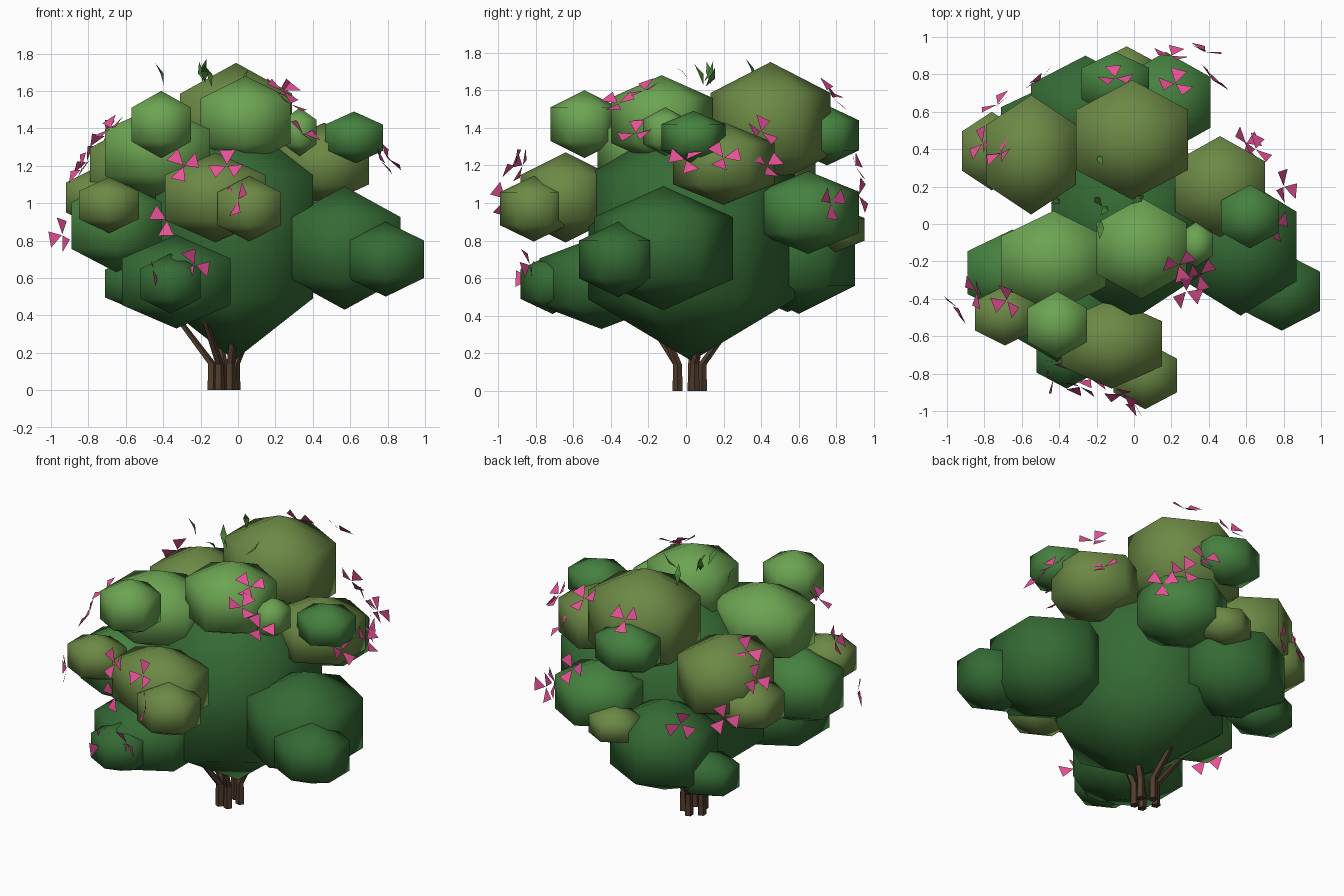
import bpy, bmesh, math, random
from mathutils import Vector, Matrix

random.seed(4)


def material(name, rgb):
    m = bpy.data.materials.new(name)
    m.diffuse_color = (*rgb, 1)
    return m


DARK = material("dark_green", (0.035, 0.145, 0.035))
MID = material("mid_green", (0.06, 0.22, 0.05))
LIGHT = material("light_green", (0.15, 0.37, 0.085))
OLIVE = material("olive_green", (0.15, 0.25, 0.06))
BARK = material("bark", (0.08, 0.045, 0.025))
PINK = material("pink", (0.80, 0.085, 0.31))
LEAF = material("leaf_green", (0.07, 0.23, 0.04))


def finish(name, bm, mat, smooth=False):
    me = bpy.data.meshes.new(name)
    bmesh.ops.recalc_face_normals(bm, faces=bm.faces)
    bm.to_mesh(me)
    bm.free()
    for p in me.polygons:
        p.use_smooth = smooth
    me.materials.append(mat)
    ob = bpy.data.objects.new(name, me)
    bpy.context.collection.objects.link(ob)
    return ob


# Six-sided low-poly foliage ball, given centre and half extents
def clump(name, mat, cx, cy, cz, hx, hy, hz):
    bm = bmesh.new()
    bm.verts.new((cx, cy, cz + hz))
    bm.verts.new((cx, cy, cz - hz))
    for s in (-1, 1):
        for k in range(6):
            a = math.radians(30 + 60 * k)
            bm.verts.new((cx + hx * math.cos(a) / 0.866, cy + hy * math.sin(a), cz + s * hz * 0.5))
    bmesh.ops.convex_hull(bm, input=bm.verts)
    finish(name, bm, mat, True)


clump("main_foliage", DARK, -0.02, 0.03, 0.82, 0.42, 0.55, 0.66)
clumps = {
    DARK: [(0.57, -0.12, 0.76, 0.30, 0.37, 0.33), (0.79, -0.36, 0.70, 0.205, 0.21, 0.20),
           (-0.33, -0.45, 0.58, 0.29, 0.33, 0.25), (-0.36, -0.71, 0.57, 0.16, 0.17, 0.16),
           (-0.26, 0.60, 0.71, 0.29, 0.30, 0.30), (-0.53, 0.54, 0.57, 0.18, 0.17, 0.15)],
    MID: [(0.62, 0.04, 1.35, 0.155, 0.17, 0.14), (-0.65, -0.26, 0.88, 0.24, 0.23, 0.25),
          (-0.10, 0.75, 1.36, 0.18, 0.17, 0.16), (0.17, 0.65, 0.95, 0.24, 0.27, 0.22)],
    LIGHT: [(0.04, -0.13, 1.44, 0.24, 0.27, 0.24), (-0.43, -0.20, 1.27, 0.28, 0.27, 0.25),
            (-0.41, -0.54, 1.42, 0.16, 0.18, 0.18), (0.33, -0.11, 1.38, 0.09, 0.12, 0.13)],
    OLIVE: [(-0.01, 0.45, 1.42, 0.30, 0.32, 0.33), (-0.12, -0.64, 1.03, 0.27, 0.24, 0.24),
            (0.06, -0.81, 0.97, 0.17, 0.18, 0.175), (0.46, 0.20, 1.21, 0.24, 0.27, 0.22),
            (-0.55, 0.37, 1.16, 0.24, 0.32, 0.27), (-0.76, 0.39, 1.03, 0.16, 0.21, 0.16),
            (-0.69, -0.49, 0.99, 0.16, 0.16, 0.15), (-0.04, 0.80, 0.86, 0.14, 0.15, 0.12)],
}
for mat, rows in clumps.items():
    for row in rows:
        clump("foliage_clump", mat, *row)


# Stems: bent tapering five-sided tubes
def stem(bx, by, tx, ty):
    bm = bmesh.new()
    path = [(bx, by, 0, 0.028), (bx, by, 0.14, 0.025), (tx, ty, 0.38, 0.018)]
    rings = [[bm.verts.new((x + r * math.cos(a * math.tau / 5), y + r * math.sin(a * math.tau / 5), z))
              for a in range(5)] for x, y, z, r in path]
    for lo, hi in zip(rings, rings[1:]):
        for i in range(5):
            bm.faces.new((lo[i], lo[(i + 1) % 5], hi[(i + 1) % 5], hi[i]))
    bm.faces.new(rings[0])
    bm.faces.new(rings[-1])
    finish("stem", bm, BARK)


for s in [(-0.14, 0.035, -0.32, 0.05), (-0.10, -0.045, -0.18, -0.20), (-0.08, 0.085, -0.12, 0.26),
          (-0.015, 0.045, 0.09, 0.10), (-0.04, -0.045, -0.02, -0.14)]:
    stem(*s)


# Flowers: three broad flat triangular petals facing away from the bush
def flower(p, n=None, size=0.09):
    p = Vector(p)
    n = Vector(n) if n else p - Vector((0, 0, 0.85))
    n += Vector([random.uniform(-0.2, 0.2) for _ in range(3)])
    rot = n.to_track_quat('Z', 'Y').to_matrix() @ Matrix.Rotation(random.uniform(0, 2), 3, 'Z')
    bm = bmesh.new()
    for k in range(3):
        r = rot @ Matrix.Rotation(k * math.tau / 3, 3, 'Z')
        a, c, d = [bm.verts.new(p + r @ (Vector(v) * size)) for v in
                   ((0.04, 0, 0), (0.95, -0.5, 0.22), (0.95, 0.5, 0.22))]
        bm.faces.new((a, c, d))
    finish("flower", bm, PINK)


for p in [(-0.29, -0.87, 1.20), (-0.06, -0.91, 1.20), (-0.38, -0.74, 0.91), (-0.23, -0.83, 0.67),
          (-0.68, -0.41, 1.40), (-0.84, -0.36, 1.18), (-0.94, -0.45, 0.83), (0.24, -0.22, 1.60),
          (0.28, -0.36, 1.53), (0.35, -0.27, 1.37), (0.76, 0.0, 1.23), (0.80, 0.20, 1.24),
          (0.65, 0.40, 1.38), (0.60, 0.43, 1.20), (0.22, 0.75, 1.60), (0.38, 0.92, 1.04),
          (0.42, 0.77, 1.00), (-0.10, 0.78, 1.56), (-0.50, 0.77, 0.97), (-0.73, 0.64, 1.02),
          (-0.81, 0.43, 1.22), (-0.71, 0.38, 1.36), (0.20, 0.90, 1.20)]:
    flower(p)
# Two flowers turned sideways
flower((-0.43, -0.82, 0.60), (-1, -0.2, -0.1))
flower((0.0, -0.96, 1.02), (-0.7, -0.6, 0.1))


# Loose leaf blades above the crown
def leaf(x, y, z, angle, lean):
    rot = Matrix.Rotation(angle, 3, 'Z') @ Matrix.Rotation(lean, 3, 'Y')
    pts = [(0, 0, -0.065), (0.015, -0.02, 0), (0.015, 0.02, 0), (0, 0, 0.065)]
    bm = bmesh.new()
    v = [bm.verts.new(Vector((x, y, z)) + rot @ Vector(q)) for q in pts]
    bm.faces.new((v[0], v[1], v[2]))
    bm.faces.new((v[1], v[3], v[2]))
    finish("leaf", bm, LEAF)


for l in [(-0.42, 0.12, 1.69, 0.4, -0.4), (-0.18, -0.03, 1.69, 1.5, -0.9), (-0.19, 0.12, 1.70, 2.2, 0.5),
          (-0.16, 0.07, 1.68, 0.9, -0.5), (0.02, 0.13, 1.67, 0.6, 0.7), (-0.18, 0.34, 1.71, 2.0, -0.4)]:
    leaf(*l)
